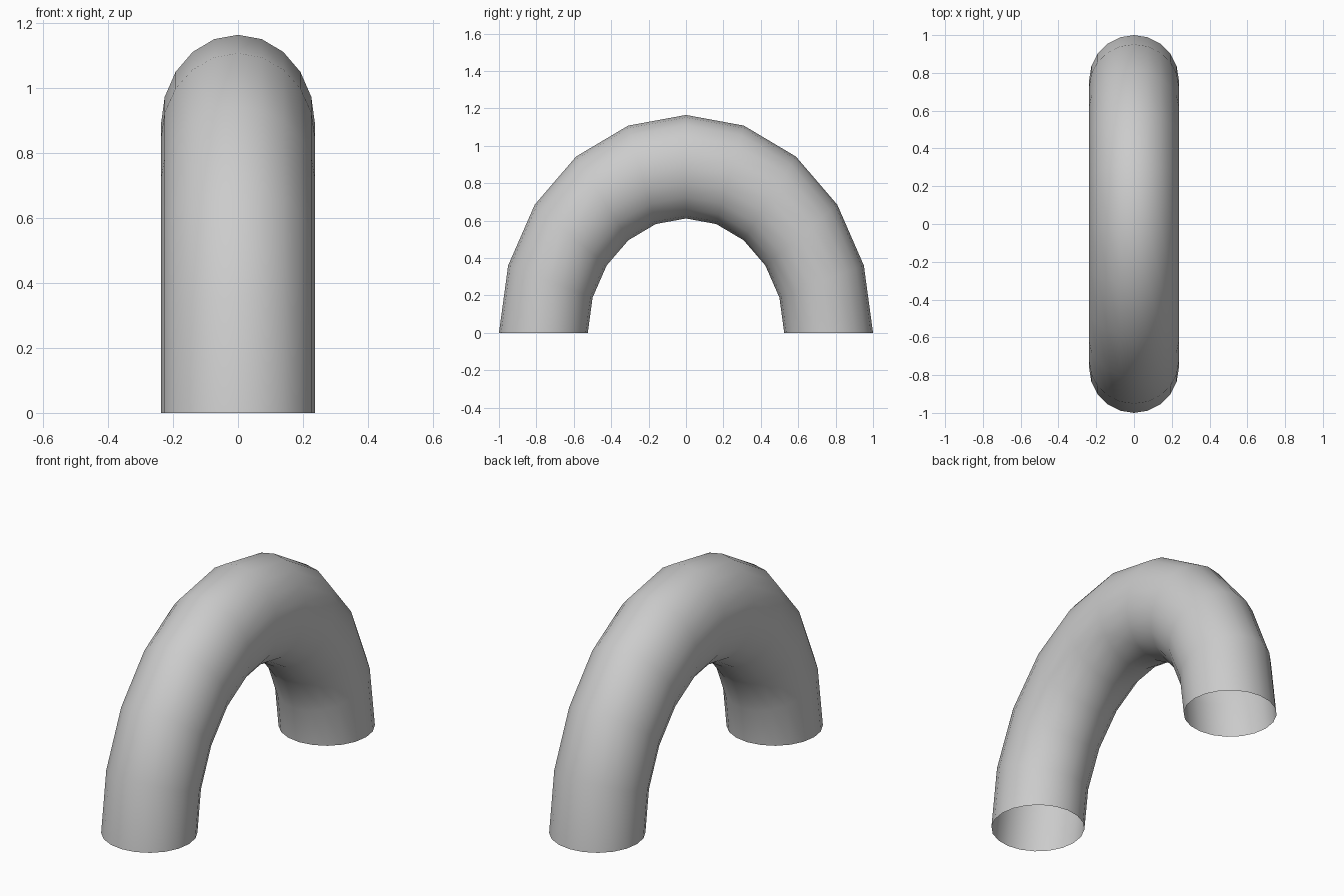
import bpy, bmesh
from math import pi
from mathutils import Matrix, Vector

if "Cube" in bpy.data.objects:
    bpy.data.objects.remove(bpy.data.objects["Cube"])

MAJOR, MINOR = 0.7625, 0.2375   # bend radius and tube radius
Z_STRETCH = 1.165               # the arch is taller than a half circle

# Open-ended arched tube: a 20-sided ring spun half a turn about x
bm = bmesh.new()
ring = Matrix.Translation((0, MAJOR, 0))
bmesh.ops.create_circle(bm, cap_ends=False, segments=20, radius=MINOR, matrix=ring)
bmesh.ops.spin(bm, geom=bm.verts[:] + bm.edges[:], cent=(0, 0, 0), axis=(1, 0, 0),
               angle=pi, steps=10, use_merge=False, use_duplicate=False)
bmesh.ops.scale(bm, vec=(1, 1, Z_STRETCH), verts=bm.verts)

# Keep the arch above the ground, with normals facing outward
if sum(v.co.z for v in bm.verts) < 0:
    bmesh.ops.rotate(bm, cent=(0, 0, 0), matrix=Matrix.Rotation(pi, 3, 'X'), verts=bm.verts)
bm.normal_update()
top = max(bm.faces, key=lambda f: f.calc_center_median().z)
if top.normal.dot(Vector((0, 0, 1))) < 0:
    bmesh.ops.reverse_faces(bm, faces=bm.faces)

mesh = bpy.data.meshes.new("arched_tube")
bm.to_mesh(mesh)
bm.free()
mesh.shade_smooth()
tube = bpy.data.objects.new("arched_tube", mesh)
bpy.context.collection.objects.link(tube)
